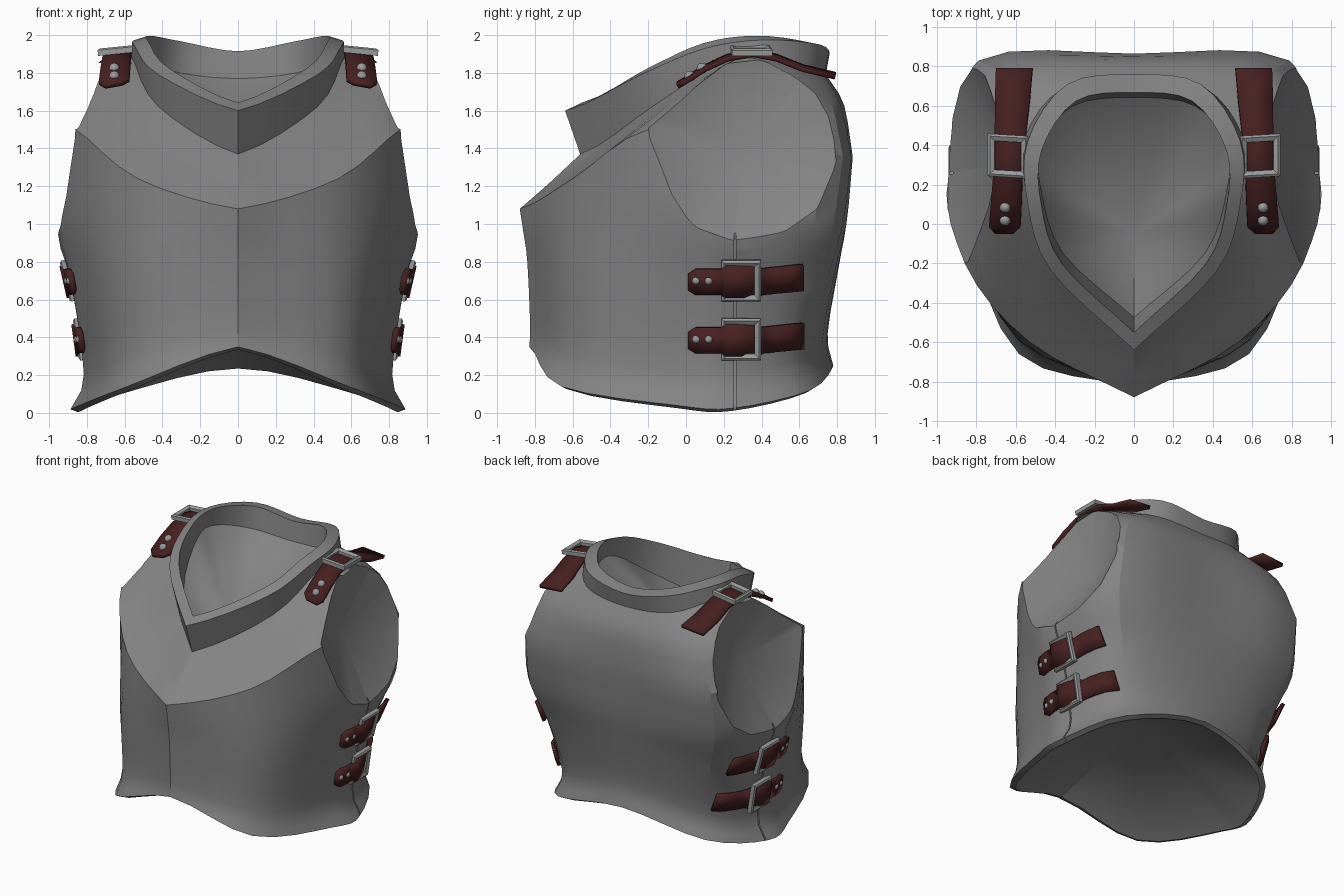
import bpy
import bmesh
from mathutils import Vector
from mathutils.bvhtree import BVHTree

if "Cube" in bpy.data.objects:
    bpy.data.objects.remove(bpy.data.objects["Cube"])


def material(name, color):
    mat = bpy.data.materials.new(name)
    mat.use_nodes = True
    mat.diffuse_color = (*color, 1)
    mat.node_tree.nodes["Principled BSDF"].inputs["Base Color"].default_value = (*color, 1)
    return mat


STEEL = material("steel", (0.23, 0.23, 0.23))
BRIGHT = material("bright_steel", (0.32, 0.335, 0.335))
LEATHER = material("red_leather", (0.065, 0.015, 0.015))


def finish(name, bm, mat, mirror=True):
    """Turn a bmesh into an object, mirrored to the other side if asked."""
    bmesh.ops.recalc_face_normals(bm, faces=bm.faces)
    mesh = bpy.data.meshes.new(name)
    bm.to_mesh(mesh)
    bm.free()
    obj = bpy.data.objects.new(name, mesh)
    bpy.context.collection.objects.link(obj)
    mesh.materials.append(mat)
    if mirror:
        obj.modifiers.new("mirror", "MIRROR").use_mirror_merge = False
    return obj


def smooth(obj, angle):
    bpy.ops.object.select_all(action="DESELECT")
    obj.select_set(True)
    bpy.context.view_layer.objects.active = obj
    bpy.ops.object.shade_smooth_by_angle(angle=angle)


def spline(points, steps, outline=False):
    """Smooth curve through the points; an outline crosses x = 0 level at the back, softly at the front."""
    p = [Vector(q) for q in points]
    head, tail = 2 * p[0] - p[1], 2 * p[-1] - p[-2]
    if outline:
        head.z = p[0].z
        tail = Vector((-p[-2].x, p[-2].y, p[-2].z))
    q = [head] + p + [tail]
    out = []
    for i in range(1, len(q) - 2):
        a, b, c, d = q[i - 1:i + 3]
        for k in range(steps):
            t = k / steps
            out.append(b + (c - a) * t / 2 + (a - 2.5 * b + 2 * c - d / 2) * t ** 2
                       + (1.5 * (b - c) + (d - a) / 2) * t ** 3)
    return out + [p[-1]]


def loft(bm, rings, start=None, end=None):
    """Join closed rings with quads; fan the two ends to a point."""
    loops = [[bm.verts.new(p) for p in ring] for ring in rings]
    n = len(loops[0])
    for a, b in zip(loops, loops[1:]):
        for i in range(n):
            j = (i + 1) % n
            bm.faces.new((a[i], a[j], b[j], b[i]))
    for tip, loop in ((start, loops[0]), (end, loops[-1])):
        if tip:
            v = bm.verts.new(tip)
            for i in range(n):
                bm.faces.new((v, loop[i], loop[(i + 1) % n]))


# Half outlines from front centre round the left side to back centre
hem = [(0, -.83, .35), (.585, -.66, .14), (.84, -.05, .04), (.87, .25, .025), (.63, .66, .12), (0, .78, .25)]
waist = [(0, -.825, .46), (.57, -.6, .3), (.78, -.05, .22), (.8, .25, .21), (.59, .63, .3), (0, .75, .42)]
ribs = [(0, -.84, .8), (.59, -.59, .72), (.84, -.05, .7), (.875, .25, .7), (.7, .7, .72), (0, .81, .78)]
chest = [(0, -.86, .95), (.56, -.6, .98), (.89, -.1, 1.05), (.95, .25, .95), (.79, .78, 1), (0, .845, 1)]
ridge = [(0, -.88, 1.08), (.53, -.6, 1.24), (.86, -.2, 1.5), (.95, .3, 1.45), (.79, .83, 1.36), (0, .865, 1.36)]
yoke = [(0, -.72, 1.22), (.48, -.38, 1.43), (.72, .01, 1.7), (.77, .3, 1.84), (.67, .77, 1.65), (0, .835, 1.63)]
neck = [(0, -.56, 1.37), (.42, -.18, 1.62), (.55, .2, 1.86), (.55, .45, 1.88), (.36, .69, 1.82), (0, .74, 1.79)]
collar = [(0, -.64, 1.6), (.42, -.24, 1.79), (.54, .1, 1.93), (.54, .42, 1.975), (.34, .71, 1.95), (0, .76, 1.9)]


def half(ring):
    return spline(ring, 4, outline=True)


def inset(row, scale, rise, slope=0.0):
    return [Vector((p.x * scale, .05 + (p.y - .05) * scale, p.z + rise - slope * p.y)) for p in row]


def stack(rings, steps):
    """Interpolate upwards between outlines."""
    columns = [spline(col, steps) for col in zip(*map(half, rings))]
    return [list(row) for row in zip(*columns)]


rows = [inset(half(hem), .955, -.015)]
rows += stack([hem, waist, ribs, chest, ridge], 3)
rows += stack([ridge, yoke, neck], 3)[1:]
rows += [half(collar), inset(half(collar), .87, .03, .02), inset(half(neck), .86, -.02)]
rings = [row + [Vector((-p.x, p.y, p.z)) for p in row[-2:0:-1]] for row in rows]

# Breastplate and backplate with the collar
bm = bmesh.new()
loft(bm, rings, (0, 0, .54), (0, -.05, 1.26))
bmesh.ops.recalc_face_normals(bm, faces=bm.faces)
surface = BVHTree.FromBMesh(bm)
cuirass = finish("cuirass", bm, STEEL, mirror=False)


def side_point(y, z, out=0.0):
    """Point on the left side of the cuirass, pushed outwards."""
    hit = surface.ray_cast(Vector((2, y, z)), Vector((-1, 0, 0)))[0]
    return Vector(((hit.x if hit else .86) + out, y, z))


def ribbon(name, pairs, thickness, mat):
    """Strip through pairs of edge points, given thickness."""
    bm = bmesh.new()
    verts = [[bm.verts.new(p) for p in pair] for pair in pairs]
    for a, b in zip(verts, verts[1:]):
        bm.faces.new((a[0], a[1], b[1], b[0]))
    obj = finish(name, bm, mat, mirror=False)
    solid = obj.modifiers.new("thickness", "SOLIDIFY")
    solid.thickness, solid.offset = thickness, 0
    obj.modifiers.new("mirror", "MIRROR").use_mirror_merge = False
    return obj


# Armhole dishes, rim listed as (y, z)
rim = []
for y, z in [(-.2, 1.52), (-.17, 1.3), (-.11, 1.13), (.03, .99), (.25, .91), (.5, .94), (.7, 1.07), (.8, 1.28),
             (.77, 1.57), (.62, 1.79), (.4, 1.87), (.22, 1.85), (.08, 1.78), (-.08, 1.65)]:
    rim.append(Vector((.945 - .268 * (z - .91) ** 2 - .3 * max(0, y - .3) ** 2, y, z)))
bm = bmesh.new()
loft(bm, [[Vector((1.3, p.y, p.z)) for p in rim], rim], (1.3, .3, 1.39), (.66, .31, 1.38))
armhole_cutter = finish("armhole_cutter", bm, STEEL)

# Side seams where the two plates meet
seam = [(side_point(.26, z, -.025), side_point(.26, z, .04)) for z in (-.03, .04, .12, .21, .35, .5, .7, .85, .98)]
seam_cutter = ribbon("seam_cutter", seam, .01, STEEL)

bpy.context.view_layer.objects.active = cuirass
for cutter in (armhole_cutter, seam_cutter):
    cutter.hide_render = True
    mod = cuirass.modifiers.new("cut", "BOOLEAN")
    mod.operation, mod.solver, mod.object = "DIFFERENCE", "EXACT", cutter
    bpy.ops.object.modifier_apply(modifier=mod.name)
    bpy.data.objects.remove(cutter)
smooth(cuirass, .4)


def buckle(name, centre, u, v, half_u, half_v):
    """Square frame lying in the plane of u and v."""
    u, v = u.normalized(), v.normalized()
    n = u.cross(v).normalized()
    bm = bmesh.new()
    section = [(0, -.018), (0, .012), (-.012, .02), (-.035, .008), (-.035, -.018)]
    corners = []
    for su, sv in ((-1, -1), (1, -1), (1, 1), (-1, 1)):
        corners.append([centre + u * su * (half_u + o) + v * sv * (half_v + o) + n * h for o, h in section])
    loft(bm, corners + corners[:1])
    bmesh.ops.remove_doubles(bm, verts=bm.verts, dist=1e-5)
    finish(name, bm, BRIGHT)


def rivets(name, centres, radius):
    bm = bmesh.new()
    for c in centres:
        ball = bmesh.ops.create_uvsphere(bm, u_segments=10, v_segments=6, radius=radius)
        bmesh.ops.translate(bm, verts=ball["verts"], vec=c)
    smooth(finish(name, bm, BRIGHT), 1.0)


# Two buckled straps across each side seam
for label, z in (("upper", .695), ("lower", .385)):
    pairs = []
    for y in (.015, .05, .12, .19, .21, .3, .38, .4, .47, .55, .62):
        w = .045 if y < .03 else .068
        lift = .012 + .1 * max(0, y - .4)
        if .2 < y < .39:
            lift, w = .03, .085
        mid = z + .1 * max(0, y - .4)
        pairs.append((side_point(y, mid - w, lift), side_point(y, mid + w, lift)))
    smooth(ribbon("side_strap_" + label, pairs, .025, LEATHER), .6)
    up = side_point(.29, z + .1) - side_point(.29, z - .1)
    buckle("side_buckle_" + label, side_point(.293, z + .005, .03), Vector((0, 1, 0)), up, .105, .112)
    rivets("side_rivets_" + label, [side_point(y, z + .005, .015) for y in (.055, .12)], .023)

# Shoulder straps with their buckles
path = [(-.045, 1.735, .045), (-.01, 1.755, .08), (.1, 1.825, .078), (.22, 1.88, .075), (.35, 1.905, .075),
        (.48, 1.88, .08), (.62, 1.825, .088), (.79, 1.785, .093)]
pairs = []
for y, z, w in path:
    x = .655 - .06 * y
    pairs.append((Vector((x - w, y, z + .008)), Vector((x + w, y, z - .008))))
smooth(ribbon("shoulder_strap", pairs, .025, LEATHER), .6)
buckle("shoulder_buckle", Vector((.64, .345, 1.918)), Vector((1, .06, -.1)), Vector((0, 1, 0)), .103, .108)
rivets("shoulder_rivets", [Vector((.655, .02, 1.782)), Vector((.655, .085, 1.824))], .029)
